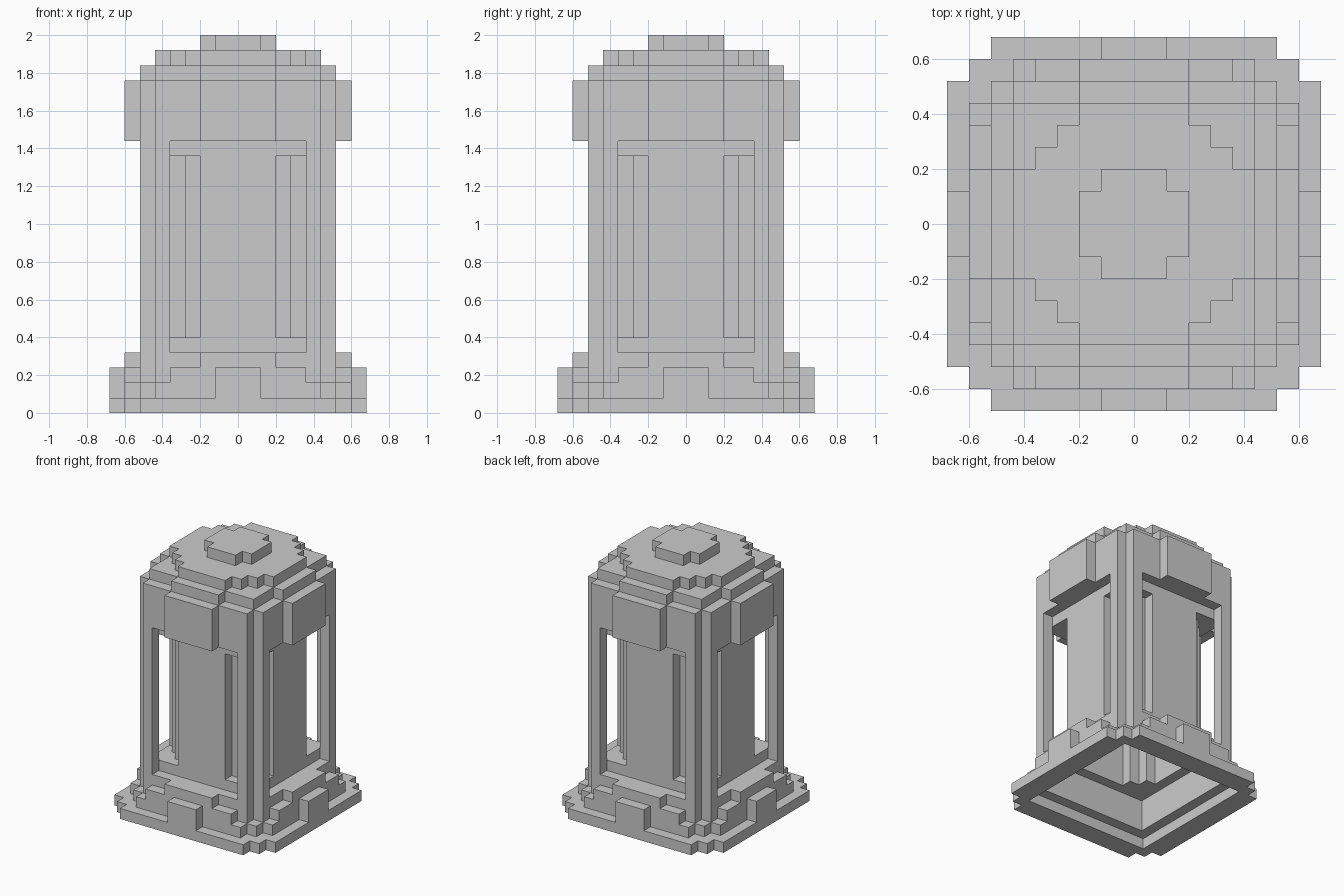
import bpy
import bmesh
from mathutils import Vector

if "Cube" in bpy.data.objects:
    bpy.data.objects.remove(bpy.data.objects["Cube"])

S = 0.08          # edge of one cube; the lantern is 17 x 17 x 25 cubes
cells = {}        # (i, j, k) -> part name


def fill(part, rects, k0, k1):
    """Fill layers k0..k1 with centred rectangles |i|<=a, |j|<=b and their 90 degree turns.
    part=None carves instead."""
    for p, q in rects:
        for a, b in {(p, q), (q, p)}:
            for i in range(-a, a + 1):
                for j in range(-b, b + 1):
                    for k in range(k0, k1 + 1):
                        if part:
                            cells[i, j, k] = part
                        else:
                            cells.pop((i, j, k), None)


# base plate with stepped corners, open underneath
fill("base_plate", [(6, 8), (7, 7)], 0, 0)
fill(None, [(6, 6)], 0, 0)

# plinth wall with stepped sills and a small block on each side
fill("plinth", [(5, 6)], 1, 3)
fill("plinth", [(6, 6)], 1, 1)
for layer, half in ((1, 5), (2, 4), (3, 2)):
    fill("plinth", [(half, 7)], layer, layer)
fill("plinth", [(1, 8)], 1, 2)
fill(None, [(5, 5)], 1, 3)

# hood with a raised panel on each side
fill("hood", [(5, 6), (2, 7)], 18, 21)
fill(None, [(5, 5)], 18, 20)

# round hollow lamp core between two square plates
fill("lower_plate", [(5, 5)], 4, 4)
fill("lamp_core", [(2, 5), (3, 4)], 5, 16)
fill("upper_plate", [(5, 5)], 17, 17)
fill(None, [(2, 4), (3, 3)], 4, 17)

# notched corner posts
for sx in (-1, 1):
    for sy in (-1, 1):
        for k in range(4, 18):
            cells[5 * sx, 6 * sy, k] = "corner_posts"
            cells[6 * sx, 5 * sy, k] = "corner_posts"

# stepped roof and cap
fill("roof", [(5, 5), (2, 6)], 22, 22)
fill("roof", [(2, 5), (3, 4)], 23, 23)
fill("cap", [(1, 2)], 24, 24)


def build(part):
    """Make one object from the exposed cube faces of a part."""
    bm = bmesh.new()
    for c, name in cells.items():
        if name != part:
            continue
        for axis in range(3):
            for sign in (-1, 1):
                n = list(c)
                n[axis] += sign
                if tuple(n) in cells:
                    continue
                d, u, v = Vector(), Vector(), Vector()
                d[axis] = sign * S / 2
                u[(axis + 1) % 3] = S / 2
                v[(axis + 2) % 3] = sign * S / 2
                mid = Vector((c[0], c[1], c[2] + 0.5)) * S + d
                bm.faces.new([bm.verts.new(mid + p)
                              for p in (-u - v, u - v, u + v, v - u)])
    bmesh.ops.remove_doubles(bm, verts=bm.verts, dist=0.001)
    mesh = bpy.data.meshes.new(part)
    bm.to_mesh(mesh)
    bm.free()
    bpy.context.collection.objects.link(bpy.data.objects.new(part, mesh))


for part in sorted(set(cells.values())):
    build(part)
